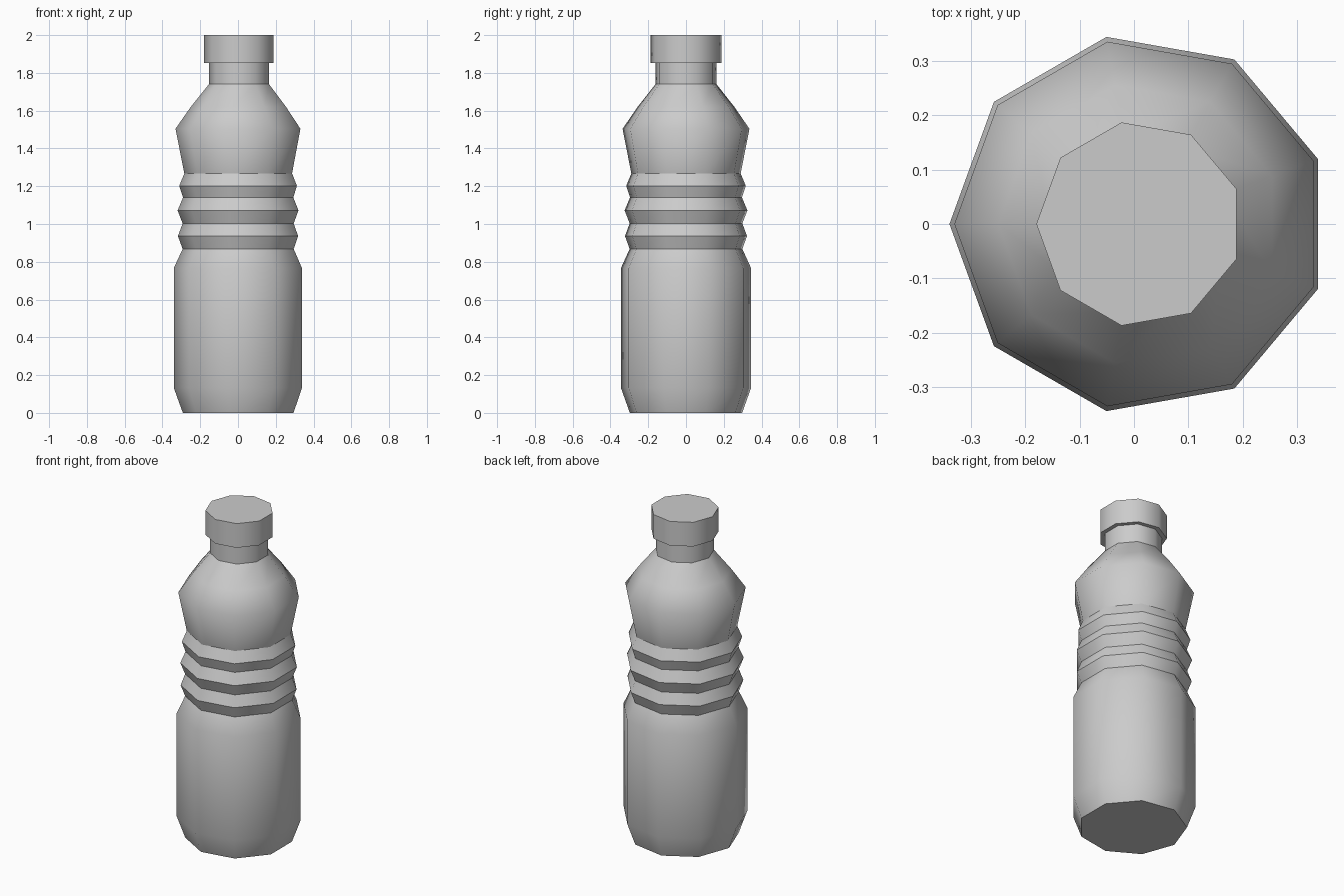
import bpy, bmesh, math

if "Cube" in bpy.data.objects:
    bpy.data.objects.remove(bpy.data.objects["Cube"])

SIDES = 9
CX = 0.01  # axis offset that centres the nine-sided outline


def lathe(name, profile, close_bottom=False, close_top=False):
    """Profile points are (radius, height, sharp ring)."""
    bm = bmesh.new()
    rings = []
    for r, z, _ in profile:
        rings.append([bm.verts.new((CX + r * math.cos(math.pi + i * math.tau / SIDES),
                                    r * math.sin(math.pi + i * math.tau / SIDES), z))
                      for i in range(SIDES)])
    for a, b in zip(rings, rings[1:]):
        for i in range(SIDES):
            j = (i + 1) % SIDES
            bm.faces.new((a[i], a[j], b[j], b[i]))
    if close_bottom:
        bm.faces.new(rings[0][::-1])
    if close_top:
        bm.faces.new(rings[-1])
    for f in bm.faces:
        f.smooth = True
    for ring, (_, _, sharp) in zip(rings, profile):
        if sharp:
            for i in range(SIDES):
                bm.edges.get((ring[i], ring[(i + 1) % SIDES])).smooth = False
    mesh = bpy.data.meshes.new(name)
    bm.to_mesh(mesh)
    bm.free()
    obj = bpy.data.objects.new(name, mesh)
    bpy.context.collection.objects.link(obj)
    return obj


# Bottle body: base, grip ribs and shoulder
body = [(0.302, 0.0, True), (0.35, 0.133, False), (0.35, 0.766, False)]
ribs = [(0.303, 0.868), (0.328, 0.936), (0.303, 1.003), (0.33, 1.072),
        (0.301, 1.14), (0.321, 1.202), (0.294, 1.268)]
body += [(r, z, True) for r, z in ribs]
body += [(0.341, 1.504, False), (0.26, 1.62, False), (0.164, 1.74, True)]
lathe("bottle_body", body, close_bottom=True)

# Neck
lathe("bottle_neck", [(0.164, 1.74, True), (0.164, 1.852, True)])

# Screw cap with an underside lip
lathe("bottle_cap", [(0.164, 1.852, True), (0.19, 1.852, True), (0.19, 2.0, True)],
      close_top=True)
